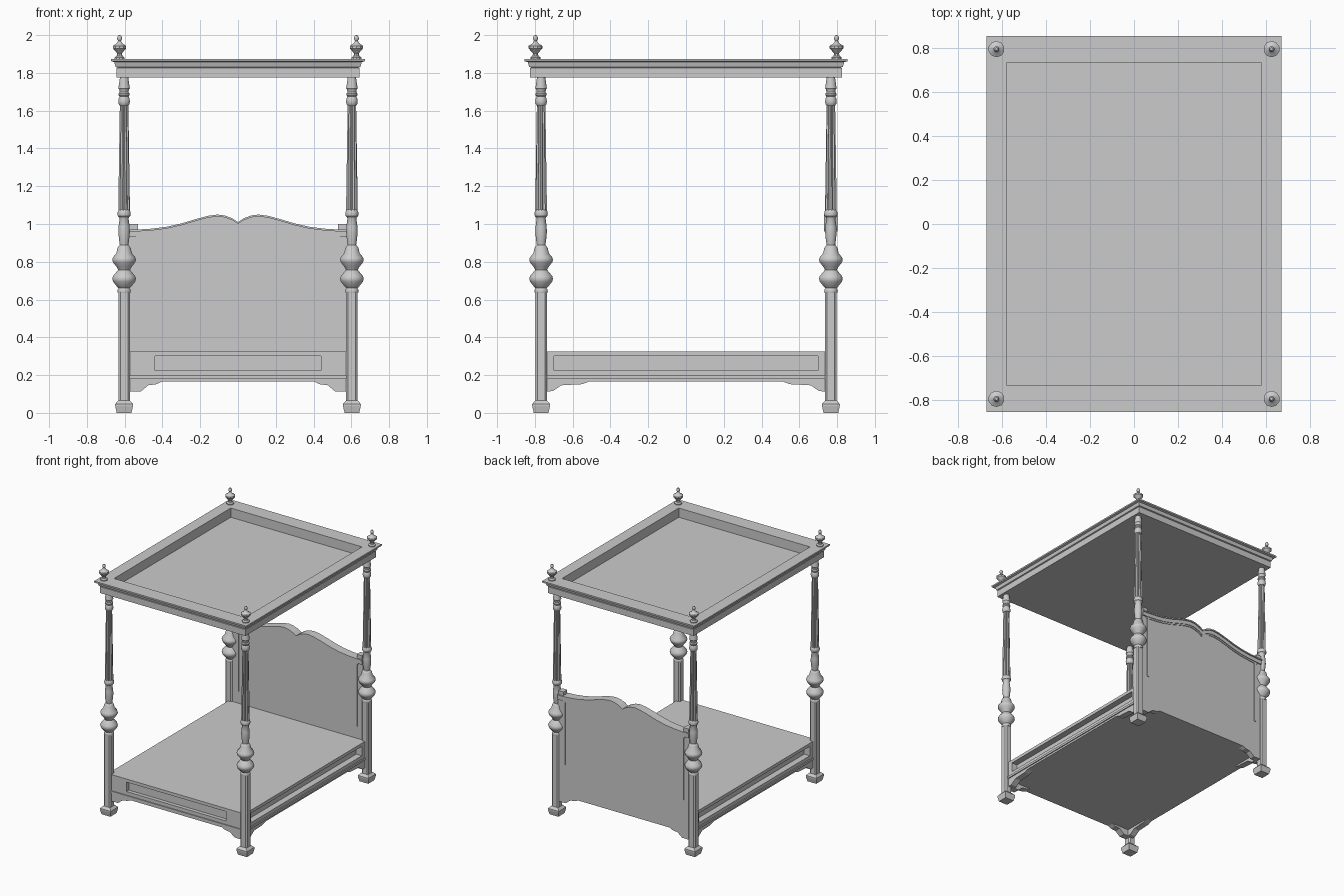
import bpy, bmesh
from math import cos, sin, pi

if "Cube" in bpy.data.objects:
    bpy.data.objects.remove(bpy.data.objects["Cube"])

PX, PY = 0.603, 0.767          # post centres


def finish(bm, name, smooth=None):
    bmesh.ops.recalc_face_normals(bm, faces=bm.faces)
    me = bpy.data.meshes.new(name)
    bm.to_mesh(me)
    bm.free()
    ob = bpy.data.objects.new(name, me)
    bpy.context.collection.objects.link(ob)
    if smooth:
        bpy.ops.object.select_all(action='DESELECT')
        ob.select_set(True)
        bpy.context.view_layer.objects.active = ob
        bpy.ops.object.shade_smooth_by_angle(angle=smooth)
    return ob


def loft(name, rings, smooth=None):
    """Skin a stack of equal-length rings and cap both ends."""
    bm = bmesh.new()
    vs = [[bm.verts.new(p) for p in r] for r in rings]
    n = len(vs[0])
    for a, b in zip(vs, vs[1:]):
        for i in range(n):
            j = (i + 1) % n
            bm.faces.new((a[i], a[j], b[j], b[i]))
    bm.faces.new(vs[0])
    bm.faces.new(vs[-1])
    return finish(bm, name, smooth)


def rect(hx, hy, z):
    return [(-hx, -hy, z), (hx, -hy, z), (hx, hy, z), (-hx, hy, z)]


def circle(r, z, n=16, flute=1.0):
    out = []
    for i in range(n):
        k = r * (flute if i % 2 else 1)
        a = 2 * pi * (i + 0.5) / n
        out.append((k * cos(a), k * sin(a), z))
    return out


def chamfered(h, c, z):
    k = h - c
    return [(x, y, z) for x, y in ((-k, -h), (k, -h), (h, -k), (h, k),
                                   (k, h), (-k, h), (-h, k), (-h, -k))]


def box(name, x0, x1, y0, y1, z0, z1):
    return loft(name, [[(x0, y0, z), (x1, y0, z), (x1, y1, z), (x0, y1, z)] for z in (z0, z1)])


def prism(name, pts, axis, a, b):
    """Extrude a (u, z) outline along x or y from a to b."""
    place = (lambda u, z, t: (t, u, z)) if axis == 'x' else (lambda u, z, t: (u, t, z))
    return loft(name, [[place(u, z, t) for u, z in pts] for t in (a, b)])


def four(ob, x, y):
    """Put the part at one corner and linked copies at the other three."""
    ob.location = (x, y, 0)
    for sx, sy in ((-1, 1), (1, -1), (-1, -1)):
        c = ob.copy()
        c.location = (sx * x, sy * y, 0)
        bpy.context.collection.objects.link(c)


# Posts: foot, chamfered leg, turned bulbs, fluted shaft, turned top
four(loft("post_foot", [rect(h, h, z) for h, z in
     ((.039, 0), (.047, .036), (.047, .048), (.03, .066))]), PX, PY)
four(loft("post_leg", [chamfered(.03, .01, z) for z in (.06, .64)]), PX, PY)
BULBS = [(.034, .635), (.036, .645), (.034, .655), (.03, .66), (.038, .668), (.060, .695),
         (.064, .71), (.060, .724), (.038, .75), (.032, .757), (.040, .772), (.060, .797),
         (.064, .81), (.060, .824), (.042, .845), (.036, .872), (.03, .882), (.023, .888),
         (.027, .915), (.031, .955), (.030, .985), (.024, 1.03), (.027, 1.036), (.034, 1.042),
         (.036, 1.055), (.034, 1.066), (.028, 1.076)]
four(loft("post_bulbs", [circle(r, z) for r, z in BULBS], .6), PX, PY)
four(loft("post_fluted_shaft", [circle(r, z, 20, .78) for r, z in
     ((.031, 1.07), (.031, 1.1), (.023, 1.62), (.023, 1.64))]), PX, PY)
TOP = [(.024, 1.628), (.03, 1.637), (.031, 1.65), (.029, 1.665), (.024, 1.675), (.03, 1.682),
       (.03, 1.69), (.024, 1.698), (.026, 1.712), (.031, 1.718), (.024, 1.765), (.022, 1.778)]
four(loft("post_top", [circle(r, z) for r, z in TOP], .6), PX, PY)

# Finials
FIN = [(.027, 1.87), (.027, 1.882), (.016, 1.89), (.013, 1.903), (.024, 1.916), (.037, 1.93),
       (.037, 1.943), (.02, 1.953), (.012, 1.962), (.008, 1.970), (.013, 1.978),
       (.013, 1.988), (.007, 1.998), (.001, 2.0)]
four(loft("finial", [circle(r, z, 10) for r, z in FIN], .6), .627, .797)

# Canopy: moulded cornice with a sunken ceiling
loft("canopy", [rect(*p) for p in (
    (.643, .825, 1.775), (.643, .825, 1.825), (.637, .819, 1.828), (.648, .83, 1.832),
    (.655, .838, 1.857), (.672, .856, 1.862), (.672, .856, 1.874),
    (.58, .737, 1.874), (.58, .737, 1.80))])

# Bed base with recessed panels on the foot and sides
base = box("bed_base", -.605, .605, -.78, .765, .165, .325)
cutters = [box("cut_foot", -.44, .44, -.9, -.75, .225, .30)]
for s in (-1, 1):
    x0, x1 = sorted((s * .555, s * .7))
    cutters.append(box("cut_side", x0, x1, -.70, .70, .225, .30))
bpy.context.view_layer.objects.active = base
for c in cutters:
    m = base.modifiers.new("cut", 'BOOLEAN')
    m.operation, m.object, m.solver = 'DIFFERENCE', c, 'EXACT'
    bpy.ops.object.modifier_apply(modifier=m.name)
    bpy.data.objects.remove(c)

# Base mouldings
box("foot_moulding", -.575, .575, -.788, -.775, .18, .197)
for s in (-1, 1):
    x0, x1 = sorted((s * .60, s * .613))
    box("side_moulding", x0, x1, -.74, .74, .18, .197)

# Shaped corner brackets under the base
END = [(.40, .167), (.43, .152), (.475, .146), (.515, .113), (.59, .113), (.59, .167)]
SIDE = [(.51, .167), (.55, .152), (.66, .146), (.705, .115), (.755, .113), (.755, .167)]
for s in (-1, 1):
    end = [(s * u, z) for u, z in END]
    prism("foot_bracket", end, 'y', -.78, -.73)
    prism("head_bracket", end, 'y', .74, .785)
    for t in (-1, 1):
        prism("side_bracket", [(s * u, z) for u, z in SIDE], 'x', t * .555, t * .605)

# Headboard: panel, cap rail, lip and beads following a double-arched top
half = [(.03, 1.03), (.07, 1.045), (.11, 1.05), (.16, 1.043), (.22, 1.027), (.3, 1.003),
        (.38, .985), (.46, .975), (.54, .97), (.58, .97)]
arch = [(-x, z) for x, z in reversed(half)] + [(0, 1.01)] + half


def arch_band(name, top, bottom, y, limit=1):
    c = [p for p in arch if abs(p[0]) <= limit]
    prism(name, [(x, z + top) for x, z in c] + [(x, z + bottom) for x, z in reversed(c)],
          'y', PY - y, PY + y)


prism("headboard_panel", [(-.58, .165)] + [(x, z - .004) for x, z in arch] + [(.58, .165)],
      'y', PY - .018, PY + .018)
arch_band("headboard_cap", -.008, -.04, .028)
arch_band("headboard_lip", 0, -.01, .036)
arch_band("headboard_bead", -.038, -.052, .023, .55)
for s in (-1, 1):
    x0, x1 = sorted((s * .515, s * .53))
    box("headboard_side_bead", x0, x1, PY - .024, PY + .024, .42, .93)
    x0, x1 = sorted((s * .53, s * .575))
    box("headboard_ear", x0, x1, PY - .024, PY + .024, .965, 1.0)
